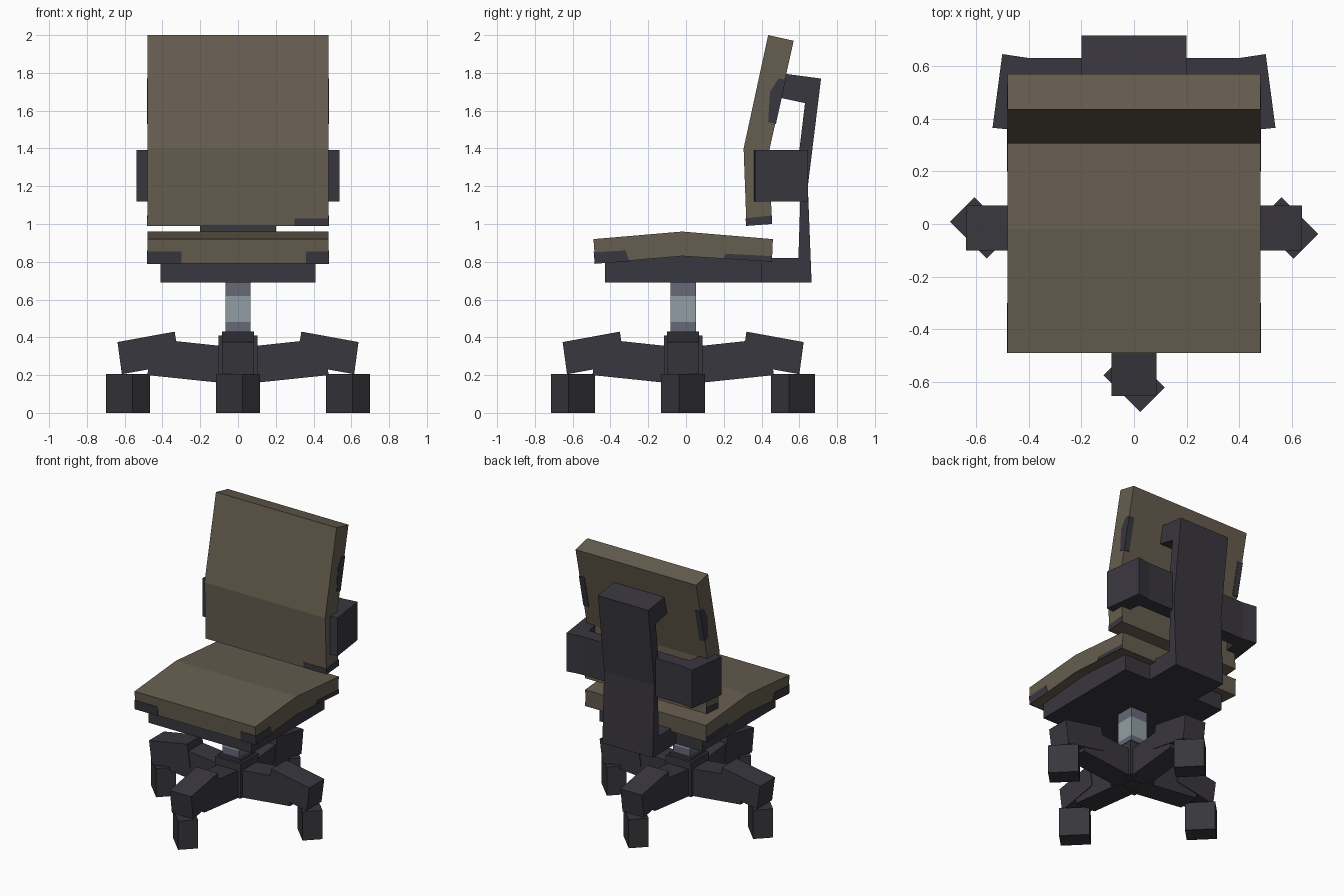
import bpy, bmesh, math
from mathutils import Matrix, Vector

cube = bpy.data.objects.get("Cube")
if cube:
    bpy.data.objects.remove(cube, do_unlink=True)


def material(name, rgb):
    """Flat material from 0-255 display values."""
    lin = [((c / 255 + 0.055) / 1.055) ** 2.4 for c in rgb] + [1]
    m = bpy.data.materials.new(name)
    m.use_nodes = True
    m.diffuse_color = lin
    bsdf = m.node_tree.nodes["Principled BSDF"]
    bsdf.inputs["Base Color"].default_value = lin
    bsdf.inputs["Roughness"].default_value = 0.8
    return m


tan = material("tan_fabric", (102, 93, 79))
dark = material("dark_plastic", (57, 55, 62))
rubber = material("caster_grey", (55, 55, 60))
steel = material("light_steel", (146, 157, 162))
blue_grey = material("blue_grey_steel", (102, 104, 119))

CENTRE_Y = -0.015   # base axis


def extrude(name, points, vector, mat, matrix=Matrix()):
    """Extrude a planar outline along a vector."""
    bm = bmesh.new()
    face = bm.faces.new([bm.verts.new(p) for p in points])
    new = bmesh.ops.extrude_face_region(bm, geom=[face])["geom"]
    bmesh.ops.translate(bm, vec=Vector(vector),
                        verts=[v for v in new if isinstance(v, bmesh.types.BMVert)])
    bmesh.ops.recalc_face_normals(bm, faces=bm.faces)
    bm.transform(matrix)
    mesh = bpy.data.meshes.new(name)
    bm.to_mesh(mesh)
    bm.free()
    mesh.materials.append(mat)
    obj = bpy.data.objects.new(name, mesh)
    bpy.context.collection.objects.link(obj)
    return obj


def prism(name, yz, x0, x1, mat, matrix=Matrix()):
    """Side outline in y and z, spanning x0 to x1."""
    return extrude(name, [(x0, y, z) for y, z in yz], (x1 - x0, 0, 0), mat, matrix)


def block(name, half_x, half_y, z0, z1, mat, matrix):
    outline = [(-half_x, -half_y, z0), (half_x, -half_y, z0),
               (half_x, half_y, z0), (-half_x, half_y, z0)]
    return extrude(name, outline, (0, 0, z1 - z0), mat, matrix)


# Seat cushion, pan and backrest
prism("seat", [(-0.49, 0.92), (-0.02, 0.96), (0.46, 0.92),
               (0.455, 0.80), (-0.02, 0.83), (-0.48, 0.79)], -0.48, 0.48, tan)
prism("seat_pan", [(-0.43, 0.69), (0.40, 0.69), (0.40, 0.805),
                   (-0.02, 0.835), (-0.43, 0.80)], -0.41, 0.41, dark)
prism("backrest", [(0.32, 0.99), (0.305, 1.40), (0.435, 2.0),
                   (0.57, 1.97), (0.44, 1.385), (0.455, 1.0)], -0.48, 0.48, tan)

# Hooked spine joining the pan to the backrest
prism("back_support", [(0.38, 0.69), (0.665, 0.69), (0.645, 1.2), (0.715, 1.77),
                       (0.525, 1.795), (0.49, 1.67), (0.63, 1.64), (0.60, 1.39),
                       (0.605, 1.12), (0.595, 0.82), (0.38, 0.82)], -0.20, 0.20, dark)

# Wraparound bracket beside the backrest
half = [(0.40, 0.63), (0.50, 0.645), (0.537, 0.365), (0.43, 0.355), (0.40, 0.53)]
outline = half + [(-x, y) for x, y in reversed(half)]
extrude("side_bracket", [(x, y, 1.118) for x, y in outline], (0, 0, 0.275), dark)

# Dark trim patches on cushion edges
side_trims = {
    "seat_front_trim": [(-0.481, 0.79), (-0.484, 0.85), (-0.32, 0.86), (-0.30, 0.802)],
    "seat_rear_trim": [(0.20, 0.818), (0.21, 0.842), (0.456, 0.83), (0.455, 0.80)],
    "backrest_low_trim": [(0.32, 0.99), (0.319, 1.03), (0.455, 1.045), (0.455, 1.0)],
    "backrest_high_trim": [(0.435, 1.54), (0.445, 1.70), (0.49, 1.77),
                           (0.525, 1.765), (0.473, 1.53)],
}
for name, yz in side_trims.items():
    for label, s in (("left", 1), ("right", -1)):
        prism(f"{name}_{label}", yz, s * 0.478, s * 0.483, dark)

front_strip = [(-0.483, 0.788), (-0.489, 0.855), (-0.484, 0.855), (-0.478, 0.788)]
prism("front_trim_left", front_strip, 0.36, 0.483, dark)
prism("front_trim_right", front_strip, -0.483, -0.30, dark)
prism("backrest_front_trim", [(0.317, 0.99), (0.316, 1.03), (0.321, 1.03), (0.322, 0.99)],
      0.30, 0.483, dark)
rear_strip = [(0.472, 1.53), (0.476, 1.53), (0.528, 1.765), (0.524, 1.765)]
for label, s in (("left", 1), ("right", -1)):
    prism(f"backrest_rear_trim_{label}", rear_strip, s * 0.44, s * 0.483, dark)

# Gas column and hub
base = Matrix.Translation((0, CENTRE_Y, 0))
for name, z0, z1, mat in (("column_lower", 0.40, 0.48, blue_grey),
                          ("column_middle", 0.48, 0.62, steel),
                          ("column_upper", 0.62, 0.70, blue_grey)):
    block(name, 0.067, 0.067, z0, z1, mat, base)
block("hub", 0.102, 0.102, 0.16, 0.41, dark, base)
block("hub_cap", 0.085, 0.085, 0.40, 0.43, dark, base)

# Four two-part legs with turned casters
inner = [(0.05, 0.155), (0.48, 0.20), (0.46, 0.36), (0.33, 0.38), (0.05, 0.35)]
outer = [(0.31, 0.26), (0.335, 0.43), (0.638, 0.375), (0.615, 0.205)]
for i, side in enumerate(("back", "right", "front", "left")):
    turn = base @ Matrix.Rotation(i * math.pi / 2, 4, "Z")
    prism(f"{side}_leg_inner", inner, -0.08, 0.08, dark, turn)
    prism(f"{side}_leg_outer", outer, -0.085, 0.085, dark, turn)
    spot = turn @ Vector((0, 0.5825, 0))
    block(f"{side}_caster", 0.099, 0.066, 0, 0.206, rubber,
          Matrix.Translation(spot) @ Matrix.Rotation(-math.pi / 4, 4, "Z"))
